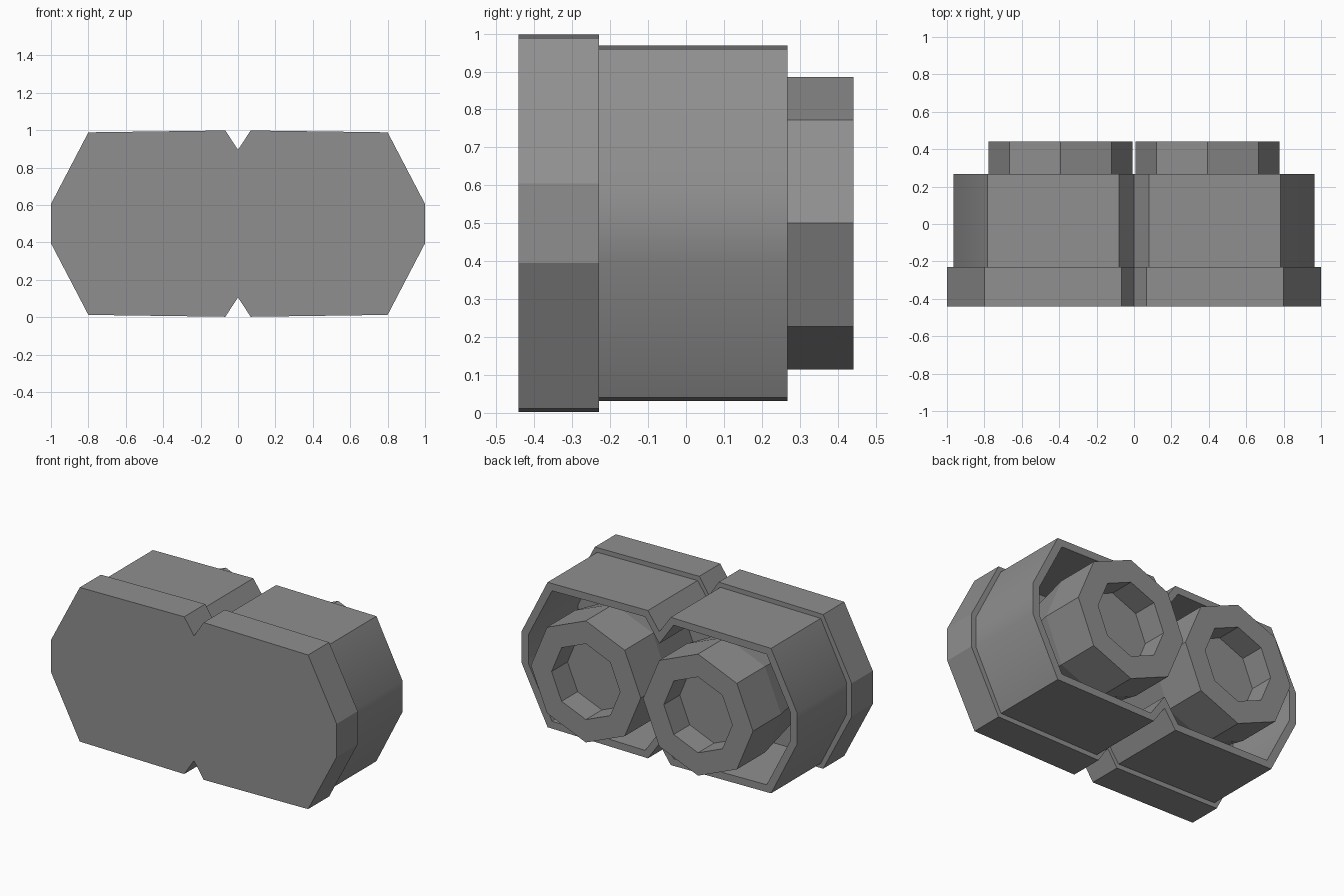
import bpy, bmesh, math

if "Cube" in bpy.data.objects:
    bpy.data.objects.remove(bpy.data.objects["Cube"])

# Dark grey shared by all parts
grey = bpy.data.materials.new("dark_grey")
grey.diffuse_color = (0.275, 0.275, 0.275, 1)
grey.use_nodes = True
grey.node_tree.nodes["Principled BSDF"].inputs["Base Color"].default_value = grey.diffuse_color


def make_object(name, bm):
    bmesh.ops.recalc_face_normals(bm, faces=bm.faces)
    mesh = bpy.data.meshes.new(name)
    bm.to_mesh(mesh)
    bm.free()
    mesh.materials.append(grey)
    ob = bpy.data.objects.new(name, mesh)
    bpy.context.collection.objects.link(ob)
    return ob


def mirror_outline(quarter):
    """Quarter outline (notch bottom to side), heights from z = 0.5, to a full loop."""
    right = quarter + [(x, -z) for x, z in reversed(quarter)]
    left = [(-x, z) for x, z in reversed(right[1:-1])]
    return [(x, z + 0.5) for x, z in right + left]


def ring(bm, outline, y):
    return [bm.verts.new((x, y, z)) for x, z in outline]


def bridge(bm, a, b):
    n = len(a)
    for i in range(n):
        j = (i + 1) % n
        bm.faces.new((a[i], a[j], b[j], b[i]))


def octagon(cx, r):
    return [(cx + r * math.cos(k * math.pi / 4), 0.5 + r * math.sin(k * math.pi / 4))
            for k in range(8)]


FRONT, SEAM, RIM, BACK = -0.441, -0.23, 0.267, 0.441

# Solid notched front plate
plate = mirror_outline([(0, 0.395), (0.068, 0.498), (0.8, 0.488), (1.0, 0.105)])
bm = bmesh.new()
a, b = ring(bm, plate, FRONT), ring(bm, plate, SEAM)
bridge(bm, a, b)
bm.faces.new(a)
bm.faces.new(b)
make_object("front_plate", bm)

# Hollow housing wall, open at the back, with smooth outer ends
outer = mirror_outline([(0, 0.355), (0.08, 0.468), (0.783, 0.459), (0.965, 0.1)])
inner = mirror_outline([(0, 0.28), (0.1, 0.423), (0.752, 0.413), (0.918, 0.09)])
bm = bmesh.new()
rings = [ring(bm, o, y) for o, y in
         ((outer, SEAM), (outer, RIM), (inner, RIM), (inner, SEAM))]
for i in range(4):
    bridge(bm, rings[i], rings[(i + 1) % 4])
housing = make_object("housing_wall", bm)
bpy.context.view_layer.objects.active = housing
housing.select_set(True)
bpy.ops.object.shade_smooth_by_angle(angle=math.radians(30))
housing.select_set(False)

# Two octagonal barrels: tapered root, straight flange, recessed centre
for side, cx in (("right", 0.393), ("left", -0.393)):
    bm = bmesh.new()
    rings = [ring(bm, octagon(cx, r), y) for r, y in
             ((0.31, SEAM), (0.385, 0.16), (0.385, BACK), (0.24, BACK), (0.24, BACK - 0.16))]
    for i in range(4):
        bridge(bm, rings[i], rings[i + 1])
    bm.faces.new(rings[0])
    bm.faces.new(rings[4])
    make_object(side + "_barrel", bm)
